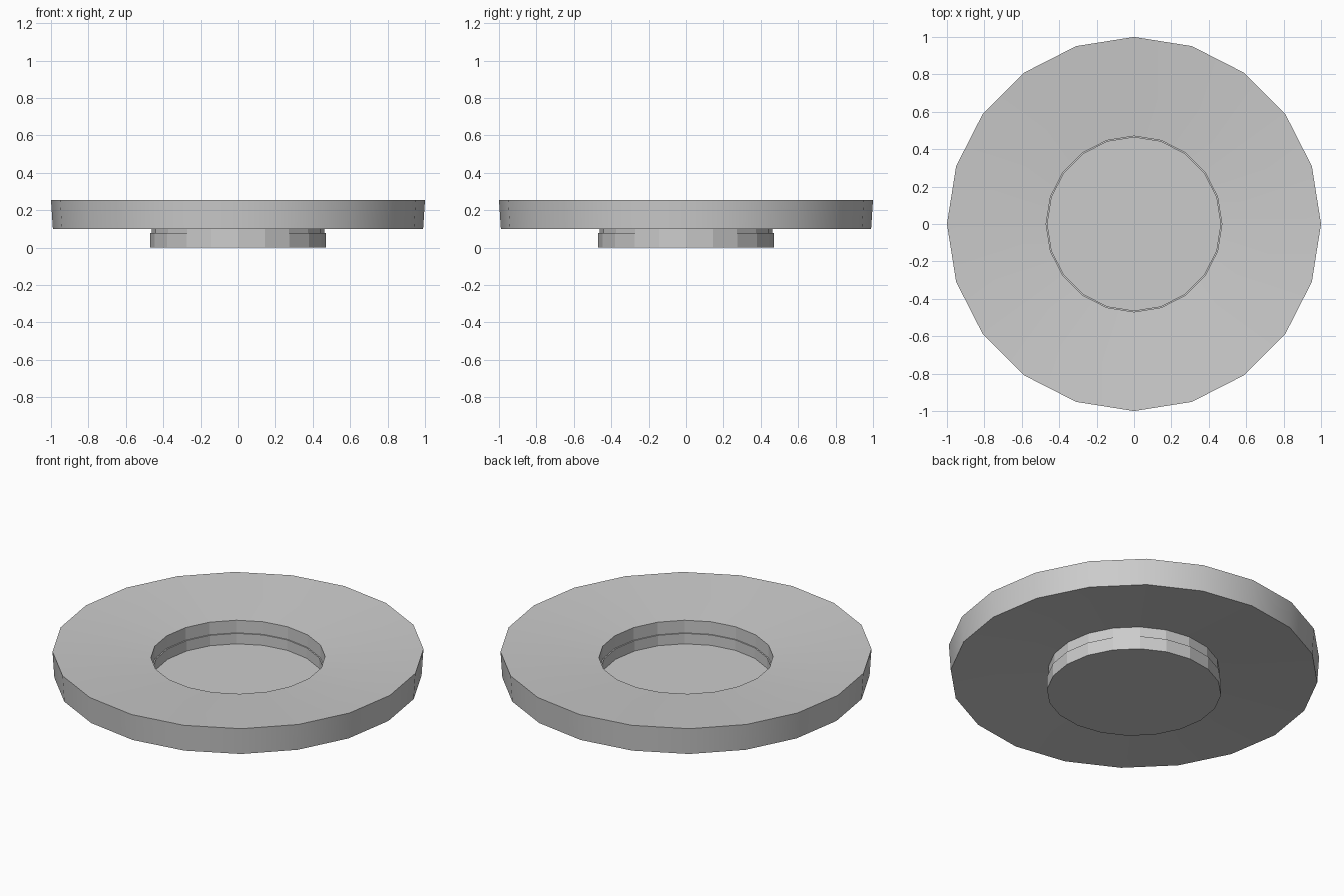
import bpy, bmesh, math

if "Cube" in bpy.data.objects:
    bpy.data.objects.remove(bpy.data.objects["Cube"])

SIDES = 20


def lathe(name, profile, closed=False, smooth_outer=0.0):
    """Revolve (radius, z) points; radius 0 becomes a pole."""
    bm = bmesh.new()
    rings = []
    for r, z in profile:
        if r == 0:
            rings.append([bm.verts.new((0, 0, z))] * SIDES)
        else:
            rings.append([bm.verts.new((r * math.cos(2 * math.pi * i / SIDES),
                                        r * math.sin(2 * math.pi * i / SIDES), z))
                          for i in range(SIDES)])
    pairs = list(zip(rings, rings[1:]))
    if closed:
        pairs.append((rings[-1], rings[0]))
    for a, b in pairs:
        for i in range(SIDES):
            j = (i + 1) % SIDES
            f = bm.faces.new(list(dict.fromkeys((a[i], a[j], b[j], b[i]))))
            # smooth only faces that reach beyond the given radius
            f.smooth = max(v.co.xy.length for v in f.verts) > smooth_outer
    bmesh.ops.recalc_face_normals(bm, faces=bm.faces)
    for e in bm.edges:
        if len(e.link_faces) == 2 and e.calc_face_angle() > math.radians(30):
            e.smooth = False
    mesh = bpy.data.meshes.new(name)
    bm.to_mesh(mesh)
    bm.free()
    obj = bpy.data.objects.new(name, mesh)
    bpy.context.collection.objects.link(obj)
    return obj


# Flared ring, thicker at its rim than at the hole
lathe("outer_ring", [(0.47, 0.14), (0.99, 0.10), (1.0, 0.255), (0.47, 0.215)],
      closed=True, smooth_outer=0.6)

# Thin neck joining ring and hub
lathe("neck", [(0.463, 0.078), (0.463, 0.14), (0.47, 0.14)], smooth_outer=1)

# Low central hub forming the floor of the recess
lathe("hub", [(0, 0), (0.47, 0), (0.47, 0.078), (0, 0.078)], smooth_outer=1)
